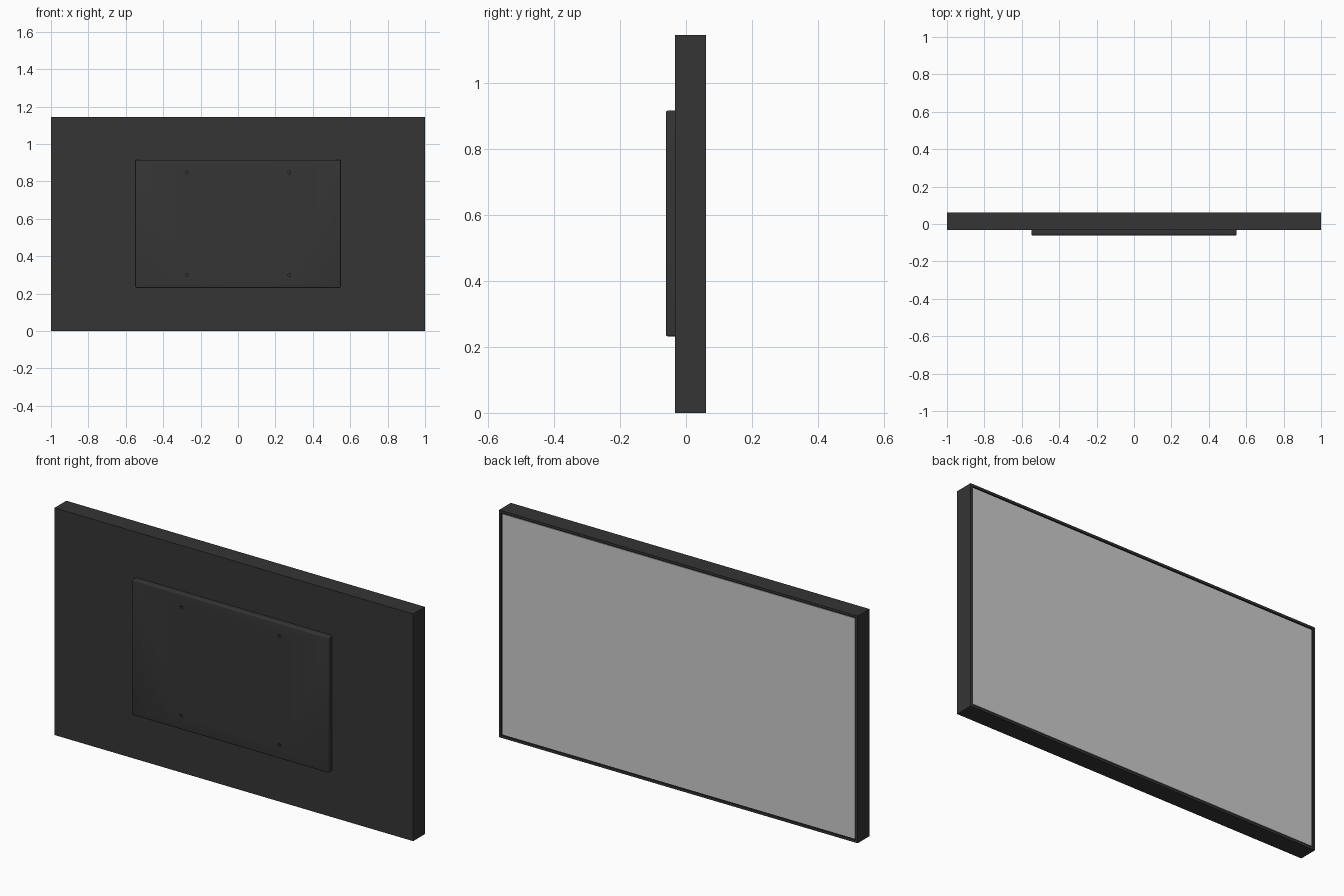
import bpy, bmesh
from math import radians
from mathutils import Matrix, Vector

if "Cube" in bpy.data.objects:
    bpy.data.objects.remove(bpy.data.objects["Cube"])

W, H = 2.0, 1.145
BACK, MID, FRONT = -0.061, -0.033, 0.061
BEZEL, RECESS = 0.017, 0.006

dark = bpy.data.materials.new("dark_plastic")
dark.diffuse_color = (0.035, 0.035, 0.035, 1)
dark.use_nodes = True
dark.node_tree.nodes["Principled BSDF"].inputs["Base Color"].default_value = dark.diffuse_color


def box_bm(size, centre):
    bm = bmesh.new()
    bmesh.ops.create_cube(bm, size=1.0, matrix=Matrix.Translation(centre) @ Matrix.Diagonal((*size, 1)))
    return bm


def finish(name, bm, mat=None):
    bmesh.ops.recalc_face_normals(bm, faces=bm.faces)
    mesh = bpy.data.meshes.new(name)
    bm.to_mesh(mesh)
    bm.free()
    ob = bpy.data.objects.new(name, mesh)
    bpy.context.collection.objects.link(ob)
    if mat:
        mesh.materials.append(mat)
    return ob


# Housing with a thin raised bezel around the screen side
bm = box_bm((W, FRONT - MID, H), (0, (FRONT + MID) / 2, H / 2))
face = max(bm.faces, key=lambda f: f.calc_center_median().y)
bmesh.ops.inset_region(bm, faces=[face], thickness=BEZEL)
inner = bmesh.ops.extrude_face_region(bm, geom=[face])
bmesh.ops.translate(bm, vec=(0, -RECESS, 0), verts=[g for g in inner["geom"] if isinstance(g, bmesh.types.BMVert)])
if face.is_valid:
    bmesh.ops.delete(bm, geom=[face], context='FACES_ONLY')
finish("housing", bm, dark)

# Screen panel sitting inside the bezel
finish("screen", box_bm((W - 2 * BEZEL, 0.004, H - 2 * BEZEL), (0, FRONT - RECESS + 0.001, H / 2)))

# Raised rear cover with rounded edges
Z0, Z1 = 0.232, 0.916
bm = box_bm((1.096, MID - BACK, Z1 - Z0), (0, (MID + BACK) / 2, (Z0 + Z1) / 2))
edges = [e for e in bm.edges if min(v.co.y for v in e.verts) < MID - 0.001]
bmesh.ops.bevel(bm, geom=edges, offset=0.006, segments=4, profile=0.5, affect='EDGES')
cover = finish("rear_cover", bm, dark)

# Four mounting screw holes cut into the cover
bm = bmesh.new()
for x in (-0.274, 0.274):
    for z in (0.30, 0.848):
        m = Matrix.Translation((x, BACK, z)) @ Matrix.Rotation(radians(90), 4, 'X')
        bmesh.ops.create_cone(bm, cap_ends=True, segments=24, radius1=0.008, radius2=0.008, depth=0.03, matrix=m)
cutter = finish("screw_hole_cutter", bm, dark)
cutter.hide_render = True
cutter.hide_set(True)
mod = cover.modifiers.new("screw_holes", 'BOOLEAN')
mod.object = cutter
mod.solver = 'EXACT'

bpy.context.view_layer.objects.active = cover
cover.select_set(True)
bpy.ops.object.shade_smooth_by_angle(angle=radians(30))
